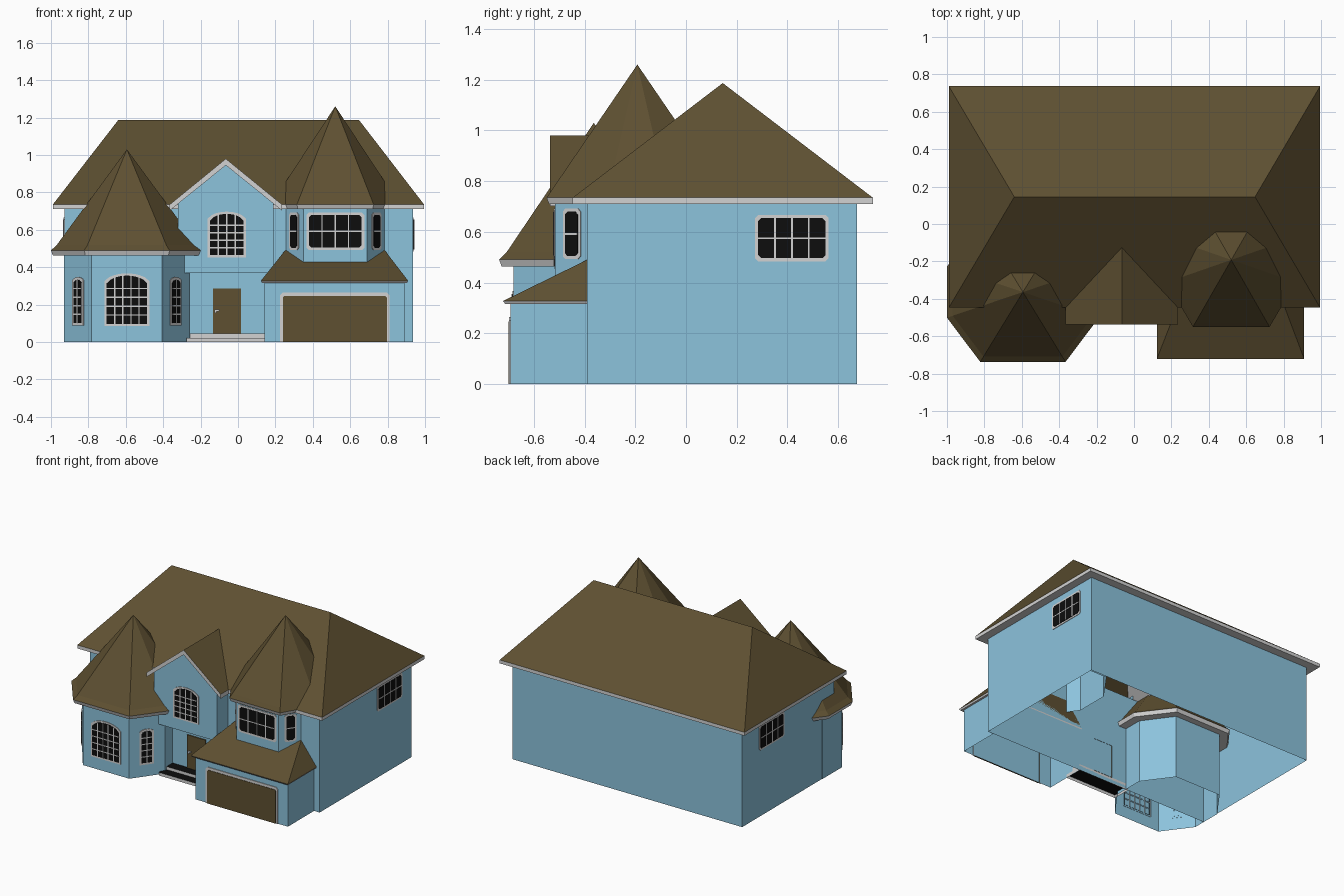
import bpy, bmesh, math
from mathutils import Vector

if "Cube" in bpy.data.objects:
    bpy.data.objects.remove(bpy.data.objects["Cube"])


def material(name, rgb):
    m = bpy.data.materials.new(name)
    m.diffuse_color = (*rgb, 1)
    m.use_nodes = True
    m.node_tree.nodes["Principled BSDF"].inputs["Base Color"].default_value = m.diffuse_color
    return m


BLUE = material("blue_siding", (0.262, 0.546, 0.72))
BROWN = material("brown_shingle", (0.112, 0.080, 0.031))
TRIM = material("pale_grey_trim", (0.65, 0.65, 0.65))
BLACK = material("black_glass", (0.004, 0.004, 0.004))


def loft(name, rings, mats, caps=(False, False), rule=None):
    """Skin matching rings of points; rule(normal) picks a material slot."""
    bm = bmesh.new()
    vs = [[bm.verts.new(p) for p in r] for r in rings]
    n = len(vs[0])
    for a, b in zip(vs, vs[1:]):
        for i in range(n):
            j = (i + 1) % n
            bm.faces.new((a[i], a[j], b[j], b[i]))
    for cap, ring in zip(caps, (vs[0], vs[-1])):
        if cap:
            bm.faces.new(ring)
    bmesh.ops.remove_doubles(bm, verts=bm.verts, dist=1e-5)
    bmesh.ops.recalc_face_normals(bm, faces=bm.faces)
    bm.normal_update()
    if rule:
        for f in bm.faces:
            f.material_index = rule(f.normal)
    me = bpy.data.meshes.new(name)
    bm.to_mesh(me)
    bm.free()
    for m in mats:
        me.materials.append(m)
    ob = bpy.data.objects.new(name, me)
    bpy.context.collection.objects.link(ob)
    return ob


def level(pts, z):
    return [(x, y, z) for x, y in pts]


def rect(x0, x1, y0, y1):
    return [(x0, y0), (x1, y0), (x1, y1), (x0, y1)]


def plate(name, outline, origin, u, thick, mat):
    """Thin plate on a wall: outline is (along wall, height)."""
    u = Vector((u[0], u[1], 0)).normalized()
    n = Vector((u.y, -u.x, 0))
    o = Vector((origin[0], origin[1], 0))
    rings = [[o + u * a + n * d + Vector((0, 0, h)) for a, h in outline]
             for d in (-0.002, thick)]
    return loft(name, rings, [mat], (False, True))


def window(name, origin, u, w, z0, z1, cols, rows, rise=0.0, frame=0.012):
    """Framed window with glazing bars; rise gives an arched top."""
    def top(a, half, crown):
        if not rise:
            return crown
        return crown - rise * (1 - math.sqrt(max(0, 1 - (a / half) ** 2 * 0.9)))

    def outline(g):
        h, lo, hi = w / 2 - g, z0 + g, z1 - g
        if rise:
            arc = [(h * (1 - i / 5), top(h * (1 - i / 5), h, hi)) for i in range(11)]
            return [(-h, lo), (h, lo)] + arc
        c = 0.012
        return [(-h + c, lo), (h - c, lo), (h, lo + c), (h, hi - c),
                (h - c, hi), (-h + c, hi), (-h, hi - c), (-h, lo + c)]
    plate(name + "_frame", outline(0), origin, u, 0.004, TRIM)
    plate(name + "_glass", outline(frame), origin, u, 0.006, BLACK)
    h, lo, hi, b = w / 2 - frame, z0 + frame, z1 - frame, 0.0035
    for i in range(1, cols):
        a = -h + 2 * h * i / cols
        t = top(a, h, hi)
        plate(name + "_upright_bar", [(a - b, lo), (a + b, lo), (a + b, t), (a - b, t)],
              origin, u, 0.008, TRIM)
    for i in range(1, rows):
        z = lo + (hi - rise * 0.6 - lo) * i / (rows - (0.3 if rise else 0))
        plate(name + "_cross_bar", [(-h, z - b), (h, z - b), (h, z + b), (-h, z + b)],
              origin, u, 0.008, TRIM)


def octagon(c, a, ap, s, d):
    """Bay plan: half front width, front depth, side reach, side half length."""
    q = [(a, -ap), (s, -d), (s, d), (a, ap)]
    return [(c[0] + x, c[1] + y) for x, y in q + [(-x, y) for x, y in reversed(q)]]


def scaled(pts, c, k):
    return [(c[0] + (x - c[0]) * k, c[1] + (y - c[1]) * k) for x, y in pts]


def turret(name, c, wall, eave, z0, zf, ze, zi, k, apex):
    loft(name + "_walls", [level(wall, z0), level(wall, zf)], [BLUE])
    loft(name + "_fascia", [level(wall, zf), level(scaled(eave, c, 0.975), zf), level(eave, ze)], [TRIM])
    loft(name + "_roof", [level(eave, ze), level(scaled(eave, c, k), zi),
                          [(c[0], c[1], apex)] * 8], [BROWN])


# Main body, eaves and hip roof
body = rect(-0.928, 0.935, -0.39, 0.675)
eaves = rect(-0.99, 0.995, -0.447, 0.737)
loft("main_walls", [level(body, 0), level(body, 0.71)], [BLUE])
loft("main_fascia", [level(body, 0.71), level(eaves, 0.71), level(eaves, 0.735)], [TRIM])
ridge = [(-0.64, 0.145), (0.647, 0.145), (0.647, 0.145), (-0.64, 0.145)]
loft("main_roof", [level(eaves, 0.735), level(ridge, 1.187)], [BROWN])

# Left ground floor turret and right upper bay turret
c1, c2 = (-0.594, -0.364), (0.52, -0.192)
turret("left_turret", c1, octagon(c1, 0.188, 0.316, 0.337, 0.112),
       octagon(c1, 0.228, 0.373, 0.406, 0.137), 0, 0.463, 0.49, 0.518, 0.925, 1.03)
turret("bay_turret", c2, octagon(c2, 0.171, 0.325, 0.318, 0.12),
       octagon(c2, 0.205, 0.358, 0.345, 0.12), 0.40, 0.71, 0.735, 0.762, 0.95, 1.26)
window("left_turret_window", (c1[0], c1[1] - 0.316), (1, 0), 0.24, 0.085, 0.367, 5, 5, 0.06)
window("bay_window", (c2[0], c2[1] - 0.325), (1, 0), 0.31, 0.492, 0.692, 4, 2, frame=0.014)
for s in (-1, 1):
    window("left_turret_side_window", (c1[0] + s * 0.26, c1[1] - 0.2189),
           (0.149, s * 0.204), 0.1, 0.088, 0.347, 2, 5, 0.025, 0.014)
    window("bay_side_window", (c2[0] + s * 0.2195, c2[1] - 0.2574),
           (0.147, s * 0.205), 0.085, 0.492, 0.692, 1, 2)

# Centre gable overhanging the entry
gx = -0.065
gable = [(gx - 0.255, 0.37), (gx + 0.255, 0.37), (gx + 0.255, 0.75), (gx, 0.957), (gx - 0.255, 0.75)]
loft("gable_walls", [[(x, y, z) for x, z in gable] for y in (-0.39, -0.515)], [BLUE], (False, True))
loft("gable_underside", [level(rect(-0.32, 0.19, -0.515, -0.39), 0.37),
                         level(rect(-0.32, 0.19, -0.515, -0.39), 0.371)], [BLUE], (True, False))
vee = [(-0.3, 0.735), (0, 0.98), (0.3, 0.735), (0.3, 0.703), (0, 0.945), (-0.3, 0.703)]
loft("gable_roof", [[(gx + x, y, z) for x, z in vee] for y in (-0.537, -0.122)],
     [BROWN, TRIM], (True, True),
     lambda n: 1 if n.y < -0.5 or n.z < -0.1 or abs(n.x) > 0.9 else 0)
window("gable_window", (-0.06, -0.515), (1, 0), 0.205, 0.453, 0.697, 4, 5, 0.055)

# Entry door, knob and steps
plate("front_door", [(-0.134, 0.045), (0.015, 0.045), (0.015, 0.287), (-0.134, 0.287)],
      (0, -0.39), (1, 0), 0.008, BROWN)
plate("door_handle", [(-0.126, 0.155), (-0.116, 0.155), (-0.116, 0.163), (-0.1, 0.165),
                      (-0.1, 0.173), (-0.126, 0.173)], (0, -0.398), (1, 0), 0.009, TRIM)
for i, (y, x0) in enumerate(((-0.525, -0.275), (-0.46, -0.26))):
    r = rect(x0, 0.145, y, -0.39)
    loft("entry_step", [level(r, 0.0225 * i), level(r, 0.0225 * (i + 1))],
         [TRIM, BLACK], (False, True), lambda n: 1 if abs(n.z) > 0.5 else 0)

# Garage with hip apron roof
g = rect(0.142, 0.89, -0.693, -0.39)
ge = rect(0.122, 0.91, -0.722, -0.39)
gi = rect(0.128, 0.904, -0.714, -0.39)
loft("garage_walls", [level(g, 0), level(g, 0.318)], [BLUE])
loft("garage_fascia", [level(g, 0.316), level(gi, 0.316), level(ge, 0.327)], [TRIM])
loft("garage_roof", [level(ge, 0.327), level([(0.252, -0.39), (0.785, -0.39)] +
                                             [(0.785, -0.39), (0.252, -0.39)], 0.49)], [BROWN])


def door_outline(h, top, c):
    return [(-h, 0), (h, 0), (h, top - c), (h - c, top), (-h + c, top), (-h, top - c)]


plate("garage_door_frame", door_outline(0.293, 0.265, 0.015), (0.518, -0.693), (1, 0), 0.005, TRIM)
plate("garage_door", door_outline(0.278, 0.246, 0.008), (0.518, -0.693), (1, 0), 0.008, BROWN)

# Side windows
window("right_window", (0.935, 0.418), (0, 1), 0.29, 0.484, 0.666, 4, 2)
window("left_window", (-0.928, 0.335), (0, -1), 0.29, 0.484, 0.666, 4, 2)
